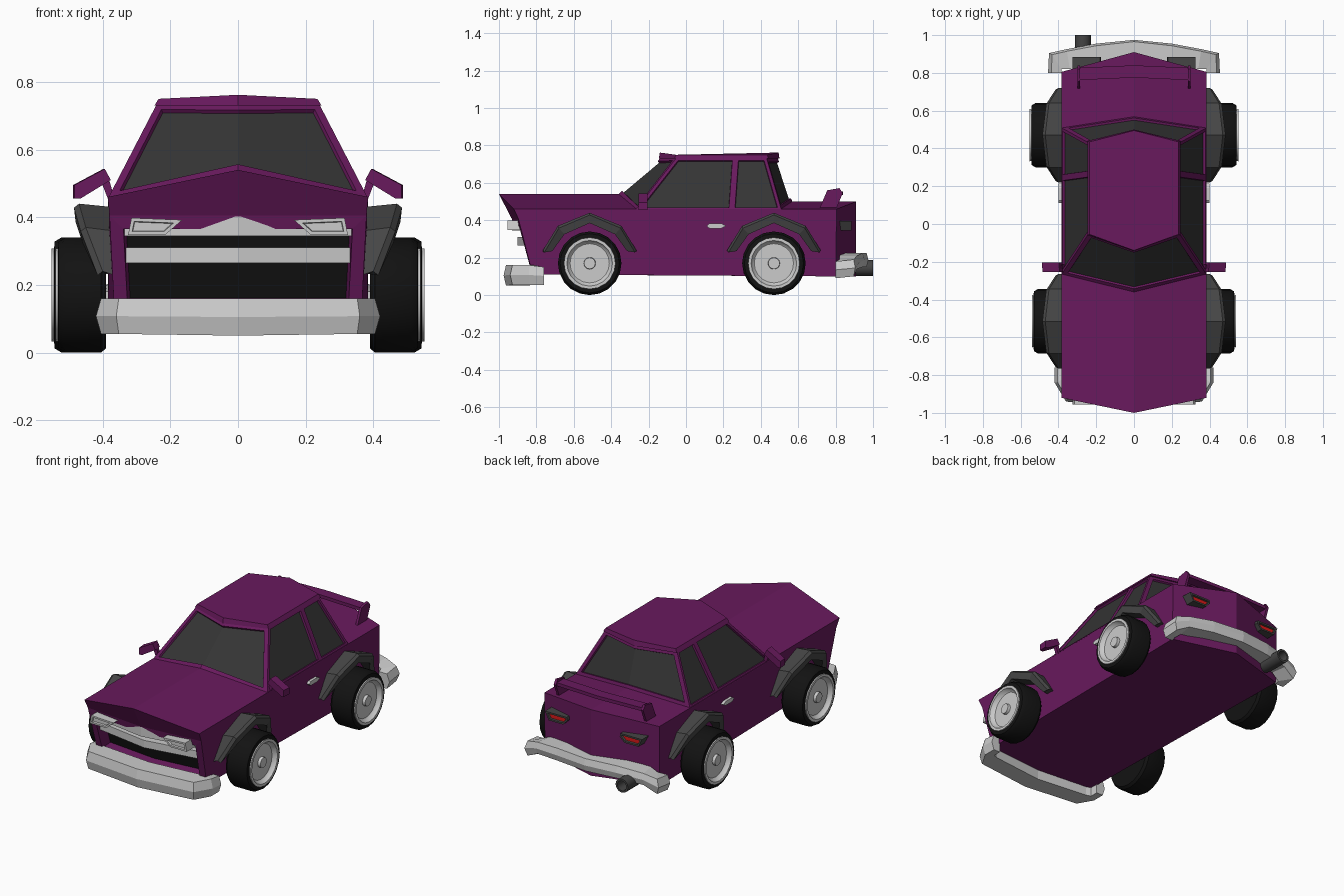
import bpy, bmesh
from math import cos, sin, tau, radians

if "Cube" in bpy.data.objects:
    bpy.data.objects.remove(bpy.data.objects["Cube"])


def material(name, *rgb):
    m = bpy.data.materials.new(name)
    m.diffuse_color = (*rgb, 1)
    m.use_nodes = True
    m.node_tree.nodes["Principled BSDF"].inputs["Base Color"].default_value = m.diffuse_color
    return m


PAINT = material("purple_paint", 0.14, 0.01, 0.11)
GLASS = material("dark_glass", 0.035, 0.035, 0.035)
RUBBER = material("rubber", 0.006, 0.006, 0.006)
TRIM = material("dark_trim", 0.06, 0.06, 0.06)
RED = material("red_lens", 0.7, 0.01, 0.01)


def loft(rings):
    """Closed skin through rings of equal point count, capped at both ends."""
    bm = bmesh.new()
    vs = [[bm.verts.new(p) for p in r] for r in rings]
    n = len(vs[0])
    for a, b in zip(vs, vs[1:]):
        for i in range(n):
            bm.faces.new((a[i], a[(i + 1) % n], b[(i + 1) % n], b[i]))
    bm.faces.new(vs[0])
    bm.faces.new(vs[-1])
    bmesh.ops.recalc_face_normals(bm, faces=bm.faces)
    bm.normal_update()
    bm.faces.ensure_lookup_table()
    return bm


def finish(bm, name, *mats, smooth=False):
    me = bpy.data.meshes.new(name)
    bm.to_mesh(me)
    bm.free()
    for m in mats:
        me.materials.append(m)
    ob = bpy.data.objects.new(name, me)
    bpy.context.collection.objects.link(ob)
    if smooth:
        bpy.ops.object.select_all(action='DESELECT')
        ob.select_set(True)
        bpy.context.view_layer.objects.active = ob
        bpy.ops.object.shade_smooth_by_angle(angle=radians(35))
    return ob


def recess(bm, faces, thickness, depth, slot=1):
    """Inset a group of faces, push it along its normal, recolour it."""
    bmesh.ops.inset_region(bm, faces=faces, thickness=thickness, use_even_offset=True)
    bmesh.ops.inset_region(bm, faces=faces, thickness=0.002, depth=depth, use_even_offset=True)
    for f in faces:
        f.material_index = slot


def both(stations):
    """Mirror half a list of (x, ...) stations, ordered outside to centre."""
    return stations + [(-s[0], *s[1:]) for s in stations[-2::-1]]


# Body shell: side profile, centre profile, side profile
side = [(.385, -.92, .46), (.385, -.27, .46), (.385, .51, .46), (.385, .805, .46),
        (.385, .80, .10), (.365, -.82, .11), (.38, -.895, .405)]
centre = [(0, -1, .54), (0, -.33, .54), (0, .55, .50), (0, .91, .50),
          (0, .91, .10), (0, -.88, .11), (0, -.93, .405)]
bm = loft([side, centre, [(-x, y, z) for x, y, z in side]])
recess(bm, [bm.faces[5], bm.faces[12]], .04, -.05)
for f in bm.faces:
    if f.material_index:
        for v in f.verts:
            v.co.y += .02
finish(bm, "body", PAINT, RUBBER)


# Cabin with recessed windows
def outline(half):
    return half + [(-x, y, z) for x, y, z in half[-2:0:-1]]


base = outline([(0, -.36, .54), (.385, -.27, .455), (.385, .245, .455), (.385, .51, .455), (0, .57, .495)])
top = outline([(0, -.135, .735), (.24, -.05, .735), (.24, .265, .735), (.24, .43, .735), (0, .49, .735)])
bm = loft([base, top])
F = list(bm.faces)
for group, t in (((0, 7), .024), ((3, 4), .024), ((1,), .016), ((2,), .016), ((5,), .016), ((6,), .016)):
    recess(bm, [F[i] for i in group], t, -.012)
finish(bm, "cabin", PAINT, GLASS)

# Roof panel
low = outline([(0, -.145, .73), (.247, -.06, .73), (.247, .44, .73), (0, .50, .73)])
high = outline([(0, -.14, .762), (.235, -.055, .75), (.235, .435, .75), (0, .495, .762)])
finish(loft([low, high]), "roof", PAINT)


# Bumpers: stations (outer x, outer y, inner x, inner y, low z, high z)
def bumper(name, stations):
    full = stations + [(-a, b, -c, d, e, f) for a, b, c, d, e, f in stations[-2::-1]]
    rings = []
    for ox, oy, ix, iy, lo, hi in full:
        sx, sy = ox * .75 + ix * .25, oy * .9 + iy * .1
        rings.append([(ix, iy, hi), (sx, sy, hi), (ox, oy, (lo + hi) / 2), (sx, sy, lo), (ix, iy, lo)])
    finish(loft(rings), name)


bumper("front_bumper", [(.42, -.76, .36, -.76, .055, .15), (.42, -.84, .36, -.81, .055, .16),
                        (.36, -.94, .33, -.82, .055, .16), (0, -.975, 0, -.85, .05, .16)])
bumper("rear_bumper", [(.455, .80, .385, .80, .09, .18), (.45, .905, .385, .82, .10, .19),
                       (.36, .925, .34, .82, .14, .21), (.2, .955, .2, .84, .15, .225),
                       (0, .975, 0, .88, .15, .225)])


# V-shaped grille bars
def chevron(name, w, y_side, y_mid, z0, z1, depth, mat=None):
    rings = [[(x, y, z0), (x, y, z1), (x, y + depth, z1), (x, y + depth, z0)]
             for x, y in ((-w, y_side), (0, y_mid), (w, y_side))]
    finish(loft(rings), name, *([mat] if mat else []))


chevron("upper_grille_bar", .335, -.875, -.93, .345, .402, .06)
chevron("lower_grille_bar", .335, -.845, -.90, .265, .31, .06)


# Prism in the xz plane whose outward face is recessed like a lens
def lamp(name, pts, y_in, y_out, s, *mats):
    bm = loft([[(s * x, y_in, z) for x, z in pts], [(s * x, y_out, z) for x, z in pts]])
    recess(bm, [bm.faces[-1]], .01, -.012, len(mats) - 1 if mats else 0)
    finish(bm, name, *mats)


# Door mirrors, handles, lamps and spoiler fins on both sides
for s, tag in ((1, "right"), (-1, "left")):
    lamp(f"headlight_{tag}", [(.325, .348), (.315, .398), (.165, .392), (.215, .348)], -.86, -.955, s)
    lamp(f"tail_light_{tag}", [(.325, .395), (.18, .395), (.175, .375), (.205, .345), (.30, .345)],
         .80, .885, s, TRIM, RED)

    stalk = [(.365, .455), (.385, .455), (.41, .52), (.385, .525)]
    finish(loft([[(s * x, y, z) for x, z in stalk] for y in (-.235, -.215)]), f"mirror_stalk_{tag}", PAINT)
    head = [(.38, .51), (.398, .543), (.488, .495), (.488, .455), (.47, .455)]
    finish(loft([[(s * (x + dx), y, z) for x, z in head] for y, dx in ((-.255, -.004), (-.205, 0))]),
           f"mirror_{tag}", PAINT)

    handle = [(.11, .37), (.125, .382), (.19, .382), (.215, .37), (.19, .357), (.125, .357)]
    finish(loft([[(s * x, y, z) for y, z in handle] for x in (.38, .40)]), f"door_handle_{tag}")

    fin = [(.715, .465), (.755, .56), (.82, .572), (.838, .545), (.805, .465)]
    finish(loft([[(s * x, y, z) for y, z in fin] for x in (.285, .30)]), f"spoiler_fin_{tag}", PAINT)

# Spoiler blade
chevron("spoiler", .29, .762, .775, .535, .555, .065, PAINT)


def lathe(profile, place, n=20):
    return loft([[place(a, r * cos(tau * i / n), r * sin(tau * i / n)) for i in range(n)]
                 for a, r in profile])


TYRE = [(.39, .12), (.39, .158), (.405, .17), (.51, .17), (.53, .158), (.532, .135), (.51, .125)]
RIM = [(.48, .13), (.54, .138), (.54, .122), (.52, .112), (.515, .105), (.515, .032), (.532, .03)]
# Flare arch: offset along y, outer z, outer x, inner offset, inner z
ARCH = [(-.25, .24, .415, -.20, .235), (-.17, .37, .465, -.135, .325), (0, .44, .485, 0, .385),
        (.17, .37, .465, .135, .325), (.25, .24, .415, .20, .235)]

# Wheels and wheel arch flares
for end, y0, dx in (("front", -.515, 0), ("rear", .47, .012)):
    for s, tag in ((1, "right"), (-1, "left")):
        def place(a, u, v):
            return (s * (a + dx), y0 + u, .17 + v)
        finish(lathe(TYRE, place), f"tyre_{end}_{tag}", RUBBER, smooth=True)
        finish(lathe(RIM, place), f"rim_{end}_{tag}", smooth=True)
        rings = [[(s * .37, y0 + y, z - .01), (s * (x - .015), y0 + y, z), (s * x, y0 + y * .97, z - .012),
                  (s * (x - .005), y0 + yi, zi), (s * .37, y0 + yi, zi)] for y, z, x, yi, zi in ARCH]
        finish(loft(rings), f"wheel_arch_{end}_{tag}", TRIM)

# Exhaust pipe with hollow end
PIPE = [(.80, .03), (.87, .042), (1.0, .042), (1.0, .03), (.93, .028)]
finish(lathe(PIPE, lambda a, u, v: (-.27 + u, a, .145 + v), 12), "exhaust_pipe", TRIM, smooth=True)
